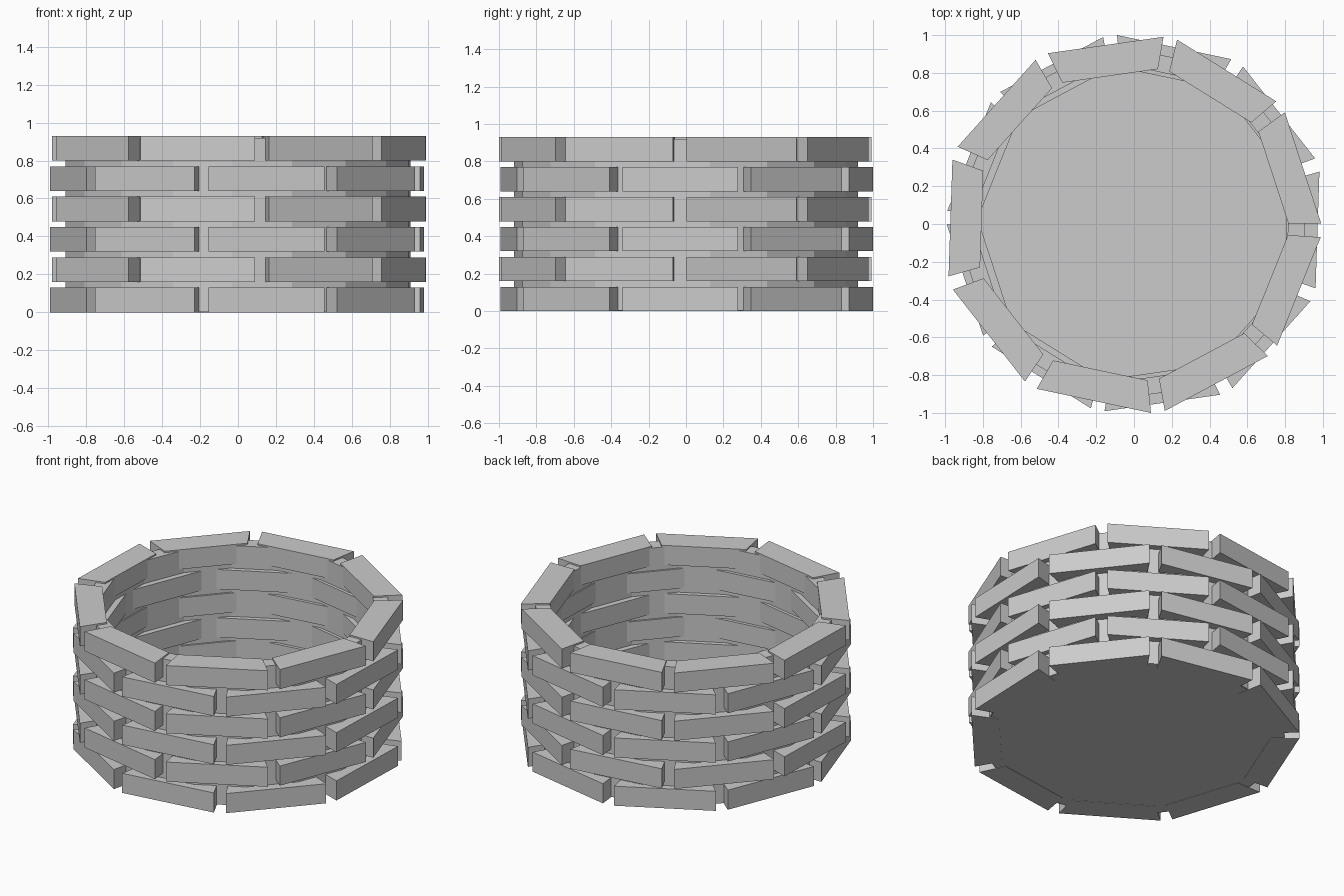
import bpy, bmesh
from math import radians, cos, sin

if "Cube" in bpy.data.objects:
    bpy.data.objects.remove(bpy.data.objects["Cube"])

ROWS, BRICKS = 6, 9
PITCH, HEIGHT = 0.16, 0.13
OUTER, INNER = 0.957, 0.792      # distance of the brick faces from the ring centre
HALF = radians(17.9)             # half the angle covered by one brick
PHASE = -1.9                     # direction of the first brick, degrees


def make_object(name, bm):
    bmesh.ops.recalc_face_normals(bm, faces=bm.faces)
    me = bpy.data.meshes.new(name)
    bm.to_mesh(me)
    bm.free()
    ob = bpy.data.objects.new(name, me)
    bpy.context.collection.objects.link(ob)
    return ob


def prism(bm, pts, z0, z1):
    """Upright prism over a flat outline."""
    low = [bm.verts.new((x, y, z0)) for x, y in pts]
    top = [bm.verts.new((x, y, z1)) for x, y in pts]
    bm.faces.new(low[::-1])
    bm.faces.new(top)
    n = len(pts)
    for i in range(n):
        j = (i + 1) % n
        bm.faces.new((low[i], low[j], top[j], top[i]))


def polar(r, a, dx=0):
    return (r * cos(a) + dx, r * sin(a))


def ring_points(apothem, n=18):
    r = apothem / cos(radians(180 / n))
    return [polar(r, radians(PHASE + 10 + 360 / n * i)) for i in range(n)]


# Brick rows: each row is turned half a circle from the one below
for row in range(ROWS):
    bm = bmesh.new()
    odd = row % 2
    dx = -0.015 if odd else 0.015
    z = row * PITCH
    for i in range(BRICKS):
        a = radians(PHASE + 20 * odd + 40 * i)
        ro, ri = OUTER / cos(HALF), INNER / cos(HALF)
        prism(bm, [polar(ri, a - HALF, dx), polar(ro, a - HALF, dx),
                   polar(ro, a + HALF, dx), polar(ri, a + HALF, dx)], z, z + HEIGHT)
    make_object(f"brick_row_{row + 1}", bm)

# Mortar wall showing in the joints
bm = bmesh.new()
outer, inner = ring_points(0.905), ring_points(0.815)
loops = [[bm.verts.new((x, y, z)) for x, y in pts]
         for pts, z in ((outer, 0.005), (outer, 0.92), (inner, 0.92), (inner, 0.005))]
for k in range(4):
    a, b = loops[k], loops[(k + 1) % 4]
    for i in range(18):
        j = (i + 1) % 18
        bm.faces.new((a[i], a[j], b[j], b[i]))
make_object("mortar_wall", bm)

# Floor plate
bm = bmesh.new()
prism(bm, ring_points(0.90), 0.002, 0.03)
make_object("floor", bm)
